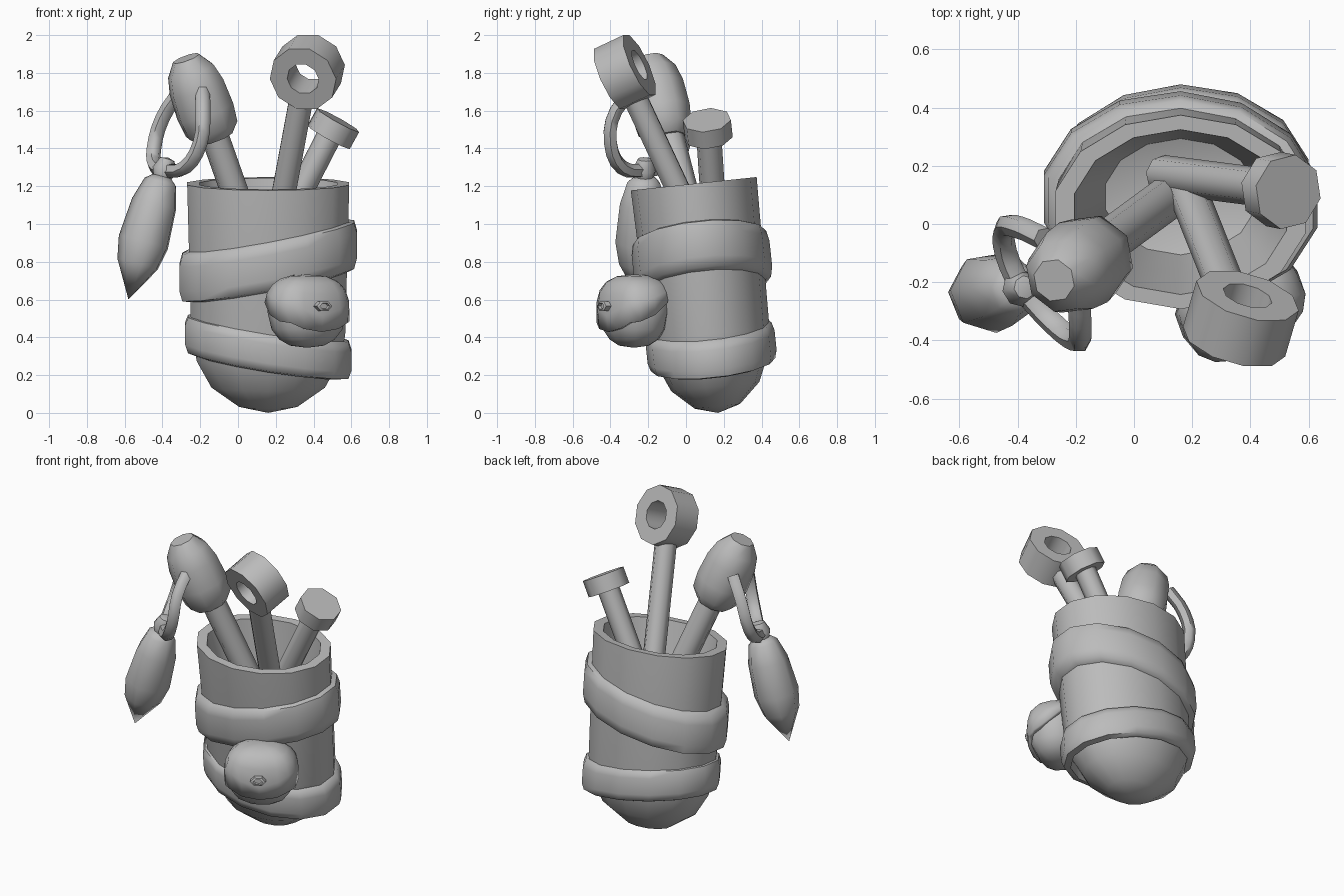
import bpy, bmesh
from math import sin, cos, pi, radians
from mathutils import Vector, Matrix

cube = bpy.data.objects.get("Cube")
if cube:
    bpy.data.objects.remove(cube)

grey = bpy.data.materials.new("plain_grey")
grey.use_nodes = True
grey.diffuse_color = (0.5, 0.5, 0.5, 1)
grey.node_tree.nodes["Principled BSDF"].inputs["Base Color"].default_value = (0.5, 0.5, 0.5, 1)


def finish(obj, angle):
    bpy.ops.object.select_all(action='DESELECT')
    obj.select_set(True)
    bpy.context.view_layer.objects.active = obj
    bpy.ops.object.shade_smooth_by_angle(angle=radians(angle))


def lathe(name, profile, sides, matrix, warp=None, closed=False, angle=50):
    """Spin (radius, height) points about z, warp the result, then place it."""
    bm = bmesh.new()
    rings = []
    for r, z in profile:
        ring = []
        for i in range(sides):
            a = 2 * pi * i / sides
            co = Vector((r * cos(a), r * sin(a), z))
            ring.append(bm.verts.new(warp(co) if warp else co))
        rings.append(ring)
    pairs = list(zip(rings, rings[1:]))
    if closed:
        pairs.append((rings[-1], rings[0]))
    for low, high in pairs:
        for i in range(sides):
            j = (i + 1) % sides
            bm.faces.new((low[i], low[j], high[j], high[i]))
    bmesh.ops.remove_doubles(bm, verts=bm.verts, dist=1e-5)
    bmesh.ops.recalc_face_normals(bm, faces=bm.faces)
    mesh = bpy.data.meshes.new(name)
    bm.to_mesh(mesh)
    bm.free()
    mesh.materials.append(grey)
    obj = bpy.data.objects.new(name, mesh)
    bpy.context.collection.objects.link(obj)
    obj.matrix_world = matrix
    finish(obj, angle)
    return obj


def along(origin, direction):
    """Frame at origin with z pointing along direction."""
    turn = Vector(direction).to_track_quat('Z', 'Y').to_matrix().to_4x4()
    return Matrix.Translation(origin) @ turn


def rod(name, start, end, radius, sides=8):
    start, end = Vector(start), Vector(end)
    length = (end - start).length
    lathe(name, [(0, 0), (radius, 0), (radius, length), (0, length)],
          sides, along(start, end - start))


# Container: oval hollow body, leaning towards the front
lean = Matrix.Translation((0.16, 0.17, 0)) @ Matrix.Rotation(0.106, 4, 'X')


def oval(slope=0):
    return lambda c: Vector((-c.y * 0.44, c.x * 0.335, c.z - slope * c.y * 0.44))


lathe("container",
      [(0, 0), (0.36, 0.035), (0.7, 0.14), (0.88, 0.28), (0.95, 0.42), (1, 1.22),
       (0.85, 1.22), (0.72, 0.95), (0.6, 0.72), (0, 0.65)], 14, lean, oval(), angle=40)

# Two slanting wraps around the container
for name, mid, half, inner, slope in (("upper_wrap", 0.81, 0.135, 0.96, 0.19),
                                      ("lower_wrap", 0.352, 0.105, 0.89, -0.16)):
    section = [(inner, -half), (inner + 0.1, -half * 0.9), (inner + 0.135, -half * 0.5),
               (inner + 0.135, half * 0.5), (inner + 0.1, half * 0.9), (inner, half)]
    lathe(name, [(r, mid + h) for r, h in section], 14, lean, oval(slope), closed=True, angle=60)

# Pouch with a flap and a flattened button
pouch_at = Matrix.Translation((0.365, -0.275, 0.535)) @ Matrix.Rotation(radians(30), 4, 'Z')


def boxy(v):
    return abs(v) ** 0.75 * (1 if v > 0 else -1)


def pouch_shape(c):
    taper = 0.95 + 0.12 * min(c.z, 0)
    return Vector((boxy(c.x) * 0.22 * taper, boxy(c.y) * 0.165 * taper, boxy(c.z) * 0.19))


def flap_shape(c):
    # c.z is the share of the way down from the crown to the flap edge
    front = -c.y
    edge = radians(2 - 24 * front - 4 * cos(4 * c.x * pi))
    lat = pi / 2 + (edge - pi / 2) * c.z
    x, y = c.x * cos(lat), c.y * cos(lat)
    return Vector((boxy(x) * 0.227, boxy(y) * 0.17, boxy(sin(lat)) * 0.198))


arc = [radians(-90 + 22.5 * i) for i in range(9)]
lathe("pouch", [(cos(a), sin(a)) for a in arc], 12, pouch_at, pouch_shape, angle=60)
flap = lathe("pouch_flap", [(1, i / 5) for i in range(6)], 16, pouch_at, flap_shape, angle=60)
thick = flap.modifiers.new("thickness", 'SOLIDIFY')
thick.thickness = 0.03
lathe("pouch_button", [(0, 0), (0.047, 0), (0.047, 0.045), (0.03, 0.05), (0.025, 0.035), (0, 0.035)],
      6, pouch_at @ along((-0.005, -0.15, 0.03), (0, -1, 0)),
      lambda c: Vector((c.x, c.y * 0.6, c.z)), angle=35)

# Ring-headed tool
rod("ring_tool_handle", (0.165, 0.16, 0.75), (0.34, -0.28, 1.69), 0.068)
lathe("ring_tool_head", [(0.087, -0.09), (0.183, -0.09), (0.183, 0.09), (0.087, 0.09)],
      10, along((0.367, -0.325, 1.805), (0.05, 0.17, 0.08)), closed=True)

# Flat-headed tool
rod("flat_tool_handle", (0.1, 0.17, 0.72), (0.49, 0.12, 1.48), 0.067)
rod("flat_tool_head", (0.48, 0.12, 1.46), (0.53, 0.11, 1.55), 0.13)

# Bulb-ended tool
rod("bulb_tool_handle", (0.13, 0.1, 0.75), (-0.17, -0.12, 1.6), 0.075)
lathe("bulb_tool_head",
      [(0, -0.235), (0.1, -0.235), (0.148, -0.18), (0.16, -0.08), (0.153, 0.06),
       (0.13, 0.15), (0.075, 0.225), (0, 0.225)],
      8, along((-0.2, -0.148, 1.67), (-0.36, -0.22, 1)))


# Cord looping from both sides of the bulb to the charm
def cord(name, points):
    curve = bpy.data.curves.new(name, 'CURVE')
    curve.dimensions = '3D'
    curve.bevel_depth = 0.039
    curve.bevel_resolution = 1
    curve.resolution_u = 3
    curve.use_fill_caps = True
    spline = curve.splines.new('BEZIER')
    spline.bezier_points.add(len(points) - 1)
    for bp, co in zip(spline.bezier_points, points):
        bp.co = co
        bp.handle_left_type = bp.handle_right_type = 'AUTO'
    curve.materials.append(grey)
    obj = bpy.data.objects.new(name, curve)
    bpy.context.collection.objects.link(obj)
    bpy.ops.object.select_all(action='DESELECT')
    obj.select_set(True)
    bpy.context.view_layer.objects.active = obj
    bpy.ops.object.convert(target='MESH')
    finish(bpy.context.object, 60)


cord("front_cord", [(-0.19, -0.25, 1.72), (-0.185, -0.37, 1.6), (-0.2, -0.4, 1.43),
                    (-0.28, -0.34, 1.3), (-0.39, -0.22, 1.28)])
cord("back_cord", [(-0.31, -0.05, 1.7), (-0.4, -0.01, 1.56), (-0.445, -0.02, 1.4),
                   (-0.44, -0.1, 1.31), (-0.39, -0.22, 1.28)])

# Knot and hanging charm
charm_axis = (-0.18, -0.03, -0.65)
lathe("knot", [(0, -0.07), (0.04, -0.06), (0.065, 0), (0.045, 0.05), (0, 0.06)],
      8, along((-0.39, -0.22, 1.285), charm_axis))
lathe("charm",
      [(0, 0), (0.055, 0), (0.09, 0.03), (0.125, 0.15), (0.14, 0.36), (0.115, 0.48), (0, 0.675)],
      7, along((-0.4, -0.22, 1.25), charm_axis), angle=60)
